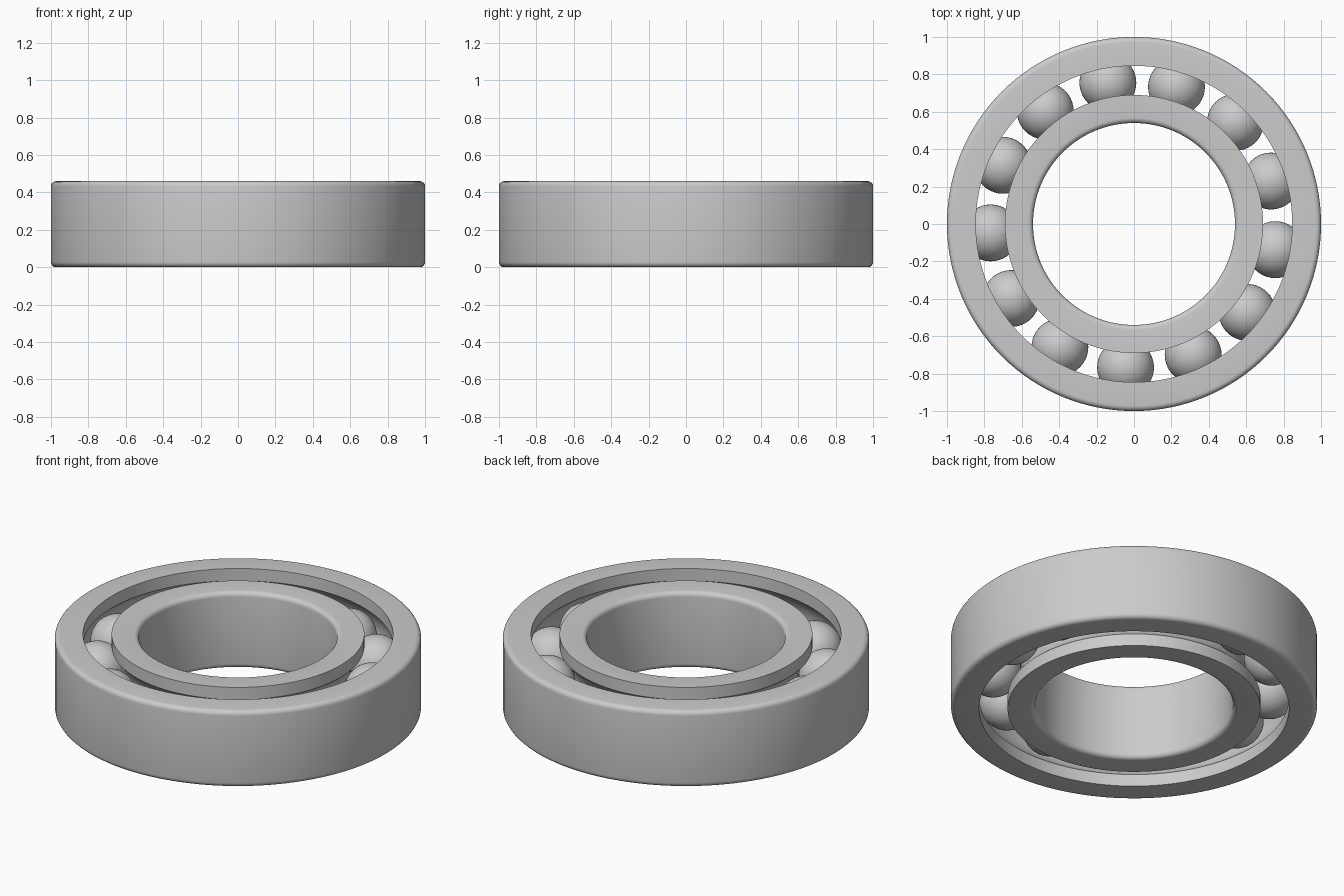
import bpy, bmesh
from math import sin, cos, pi, radians, sqrt, asin

if "Cube" in bpy.data.objects:
    bpy.data.objects.remove(bpy.data.objects["Cube"])

H = 0.46            # bearing height
MID = H / 2
PITCH = 0.768       # radius of the ball circle
BALL_R = 0.152
BALLS = 13
FILLET = 0.028
SEGS = 128


def arc(cx, cz, r, a0, a1, n):
    return [(cx + r * cos(a0 + (a1 - a0) * i / n),
             cz + r * sin(a0 + (a1 - a0) * i / n)) for i in range(n + 1)]


def ring_profile(plain, shoulder, race):
    """Closed section: filleted plain wall, sharp shoulders, curved ball race."""
    s = 1 if plain > shoulder else -1
    depth = abs(race - shoulder)
    half = 0.157
    r = (half ** 2 + depth ** 2) / (2 * depth)
    a = asin(half / r)
    # Built as if the plain wall faces outward; mirrored for the inner ring
    p = [(s * shoulder, 0)]
    p += arc(s * plain - FILLET, FILLET, FILLET, -pi / 2, 0, 5)
    p += arc(s * plain - FILLET, H - FILLET, FILLET, 0, pi / 2, 5)
    p += [(s * shoulder, H)]
    p += arc(s * race - r, MID, r, a, -a, 16)
    return [(s * x, z) for x, z in p]


def finish(name, bm):
    bmesh.ops.recalc_face_normals(bm, faces=bm.faces)
    mesh = bpy.data.meshes.new(name)
    bm.to_mesh(mesh)
    bm.free()
    ob = bpy.data.objects.new(name, mesh)
    bpy.context.collection.objects.link(ob)
    bpy.ops.object.select_all(action='DESELECT')
    ob.select_set(True)
    bpy.context.view_layer.objects.active = ob
    bpy.ops.object.shade_smooth_by_angle(angle=radians(30))
    return ob


def lathe(name, profile):
    bm = bmesh.new()
    n = len(profile)
    rows = [[bm.verts.new((x * cos(2 * pi * k / SEGS), x * sin(2 * pi * k / SEGS), z))
             for x, z in profile] for k in range(SEGS)]
    for k in range(SEGS):
        a, b = rows[k], rows[(k + 1) % SEGS]
        for i in range(n):
            j = (i + 1) % n
            bm.faces.new((a[i], b[i], b[j], a[j]))
    return finish(name, bm)


# Outer and inner rings
lathe("outer_ring", ring_profile(1.0, 0.846, PITCH + BALL_R + 0.001))
lathe("inner_ring", ring_profile(0.54, 0.69, PITCH - BALL_R - 0.001))

# Balls
bm = bmesh.new()
bmesh.ops.create_uvsphere(bm, u_segments=40, v_segments=24, radius=BALL_R)
first = finish("ball_1", bm)
for i in range(BALLS):
    ball = first
    if i:
        ball = bpy.data.objects.new(f"ball_{i + 1}", first.data)
        bpy.context.collection.objects.link(ball)
    ang = radians(17.4) + 2 * pi * i / BALLS
    ball.location = (PITCH * cos(ang), PITCH * sin(ang), MID)
